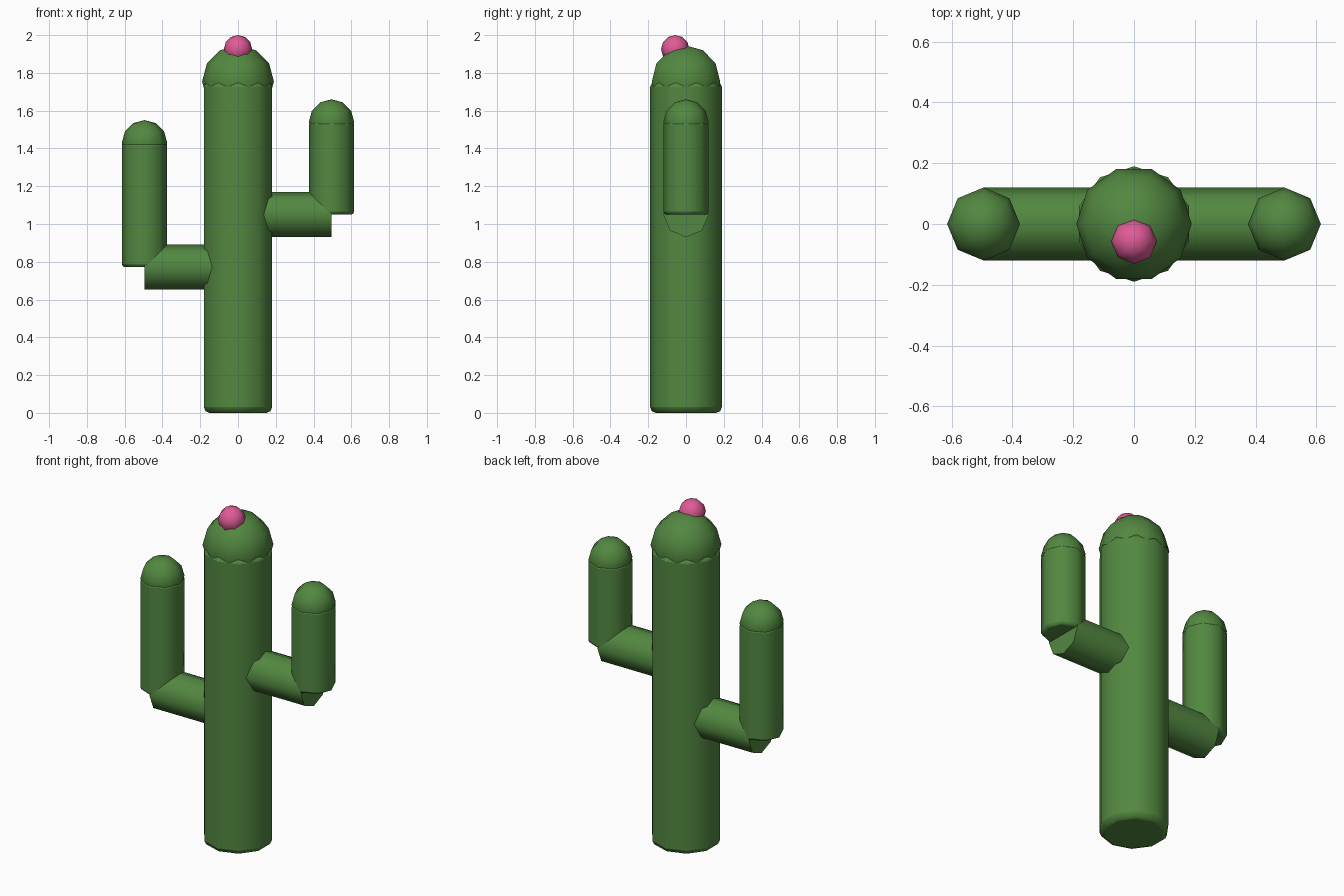
import bpy, math

if "Cube" in bpy.data.objects:
    bpy.data.objects.remove(bpy.data.objects["Cube"])

def material(name, rgb):
    m = bpy.data.materials.new(name)
    m.diffuse_color = (*rgb, 1)
    m.use_nodes = True
    m.node_tree.nodes["Principled BSDF"].inputs["Base Color"].default_value = m.diffuse_color
    return m

GREEN = material("cactus green", (0.085, 0.245, 0.052))
PINK = material("flower pink", (0.74, 0.105, 0.31))

def finish(name, mat):
    ob = bpy.context.object
    ob.name = name
    ob.data.materials.append(mat)
    bpy.ops.object.shade_smooth_by_angle(angle=math.radians(50))
    return ob

def cylinder(name, sides, r, length, centre, rot=(0, 0, 0), bevel=0):
    bpy.ops.mesh.primitive_cylinder_add(vertices=sides, radius=r, depth=length,
                                        location=centre, rotation=rot)
    ob = finish(name, GREEN)
    if bevel:
        mod = ob.modifiers.new("rounded ends", 'BEVEL')
        mod.width = bevel
        mod.segments = 2
        mod.limit_method = 'ANGLE'
        mod.angle_limit = math.radians(60)

def ball(name, sides, r, centre, mat):
    # rotated so a vertex points along y, like the cylinders
    bpy.ops.mesh.primitive_uv_sphere_add(segments=sides, ring_count=6, radius=r,
                                         location=centre, rotation=(0, 0, math.pi / 2))
    finish(name, mat)

# Trunk with domed top
cylinder("trunk", 10, 0.19, 1.755, (0, 0, 0.8775), bevel=0.03)
ball("trunk_cap", 10, 0.19, (0, 0, 1.755), GREEN)

# Arms: horizontal stub, upright part, domed top
R, REACH = 0.12, 0.495
for side, sx, elbow, top in (("left", -1, 0.772, 1.43), ("right", 1, 1.05, 1.54)):
    cylinder(side + "_arm_stub", 8, R, REACH, (sx * REACH / 2, 0, elbow),
             rot=(0, math.pi / 2, 0))
    cylinder(side + "_arm_upright", 8, R, top - elbow,
             (sx * REACH, 0, (top + elbow) / 2), bevel=0.015)
    ball(side + "_arm_cap", 8, R, (sx * REACH, 0, top), GREEN)

# Flower bud
ball("flower", 8, 0.075, (0, -0.057, 1.925), PINK)
